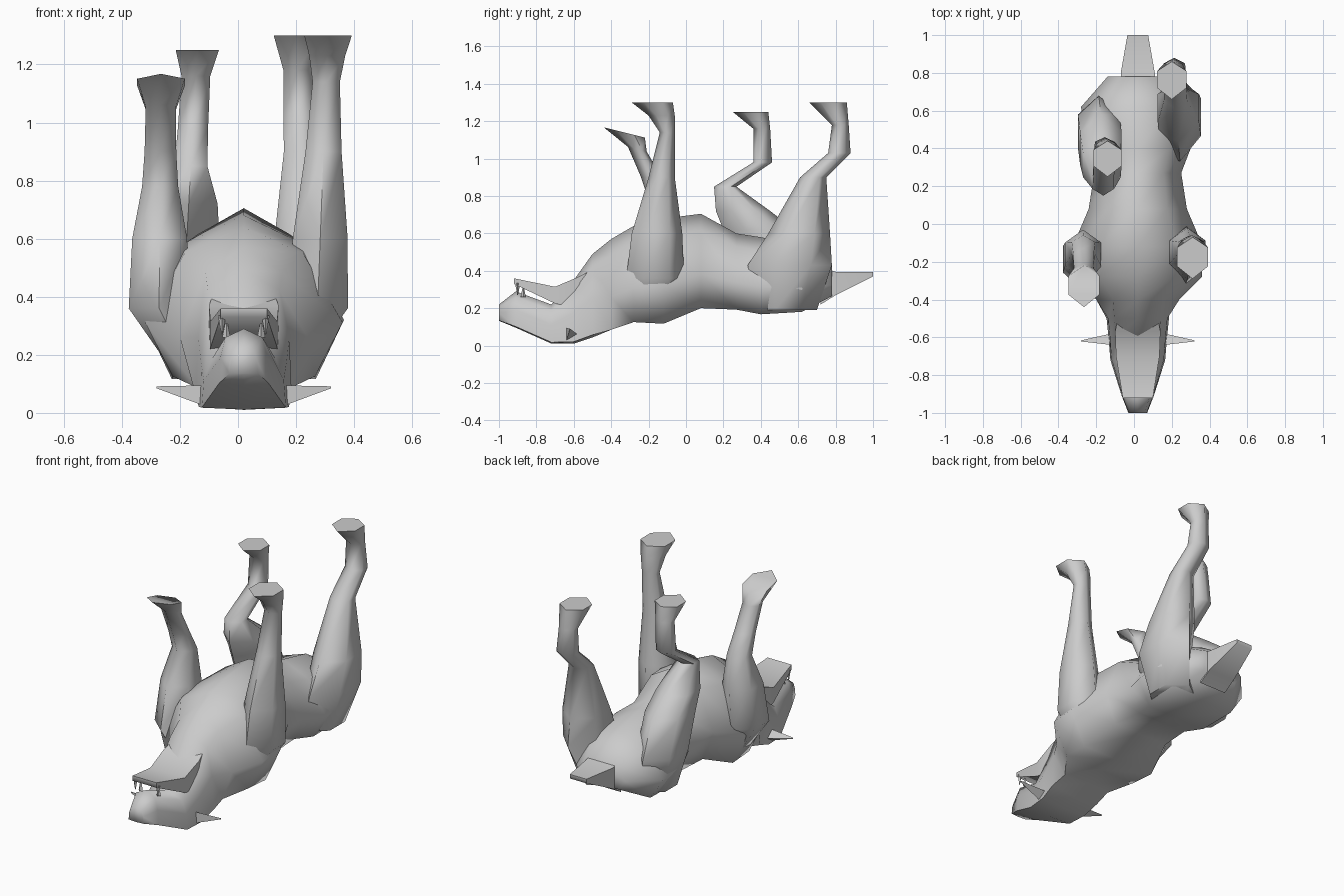
import bpy, bmesh, math

if "Cube" in bpy.data.objects:
    bpy.data.objects.remove(bpy.data.objects["Cube"])

CX = 0.02


def loft(name, rings):
    """Skin a list of equal-length point rings and cap both ends."""
    bm = bmesh.new()
    vs = [[bm.verts.new(p) for p in r] for r in rings]
    n = len(vs[0])
    for a, b in zip(vs, vs[1:]):
        for i in range(n):
            j = (i + 1) % n
            bm.faces.new((a[i], a[j], b[j], b[i]))
    bm.faces.new(vs[0])
    bm.faces.new(vs[-1])
    bmesh.ops.recalc_face_normals(bm, faces=bm.faces)
    me = bpy.data.meshes.new(name)
    bm.to_mesh(me)
    bm.free()
    ob = bpy.data.objects.new(name, me)
    bpy.context.collection.objects.link(ob)
    bpy.context.view_layer.objects.active = ob
    ob.select_set(True)
    bpy.ops.object.shade_smooth_by_angle(angle=math.radians(72))
    ob.select_set(False)


def body_ring(y, low, high, w):
    """Eight-sided section with a keel on top and a broad flat back."""
    h = high - low
    half = [(.6, .83), (1, .38), (.72, .03)]
    if y < -.45:                      # head: broad skull, squarer muzzle
        half = [(.75, .85), (.95, .5), (1, .06)]
    pts = [(0, 1)] + half + [(0, .03)] + [(-u, v) for u, v in half[::-1]]
    return [(CX + w * u, y, low + h * v) for u, v in pts]


def box_ring(y, low, high, w):
    return [(CX + s * w, y, z) for s, z in ((1, low), (1, high), (-1, high), (-1, low))]


def leg(name, x0, x1, tilt, rings):
    """Hexagonal sections; width follows depth, x drifts from hip to hoof."""
    a, b, z = rings[0]
    rings = [(a + .05, b - .08, .19)] + rings     # root sunk into the body
    top = rings[-1][2]
    out = []
    for i, (a, b, z) in enumerate(rings):
        x = x0 + (x1 - x0) * z / top
        if i == 0:
            x *= .68
        c, h = (a + b) / 2, (b - a) / 2
        w = min(.11, .5 * h + .027)
        t = tilt if z > .8 * top else 0
        out.append([(x + w * u, c + h * v, z + t * h * v) for u, v in
                    ((0, -1), (1, -.4), (1, .5), (0, 1), (-1, .5), (-1, -.4))])
    loft(name, out)


# Torso, neck and upper head in one skin, belly upwards
loft("torso_and_head", [body_ring(*r) for r in (
    (-1, .13, .22, .05), (-.91, .09, .29, .085), (-.72, .005, .22, .145),
    (-.6, 0, .35, .155), (-.5, .03, .49, .165), (-.4, .07, .57, .22),
    (-.28, .11, .64, .34), (-.12, .1, .68, .345), (.08, .185, .705, .26),
    (.27, .18, .6, .23), (.4, .155, .58, .28), (.62, .17, .53, .3),
    (.78, .26, .43, .16))])

# Tail stump and the open lower jaw
loft("tail", [box_ring(*r) for r in (
    (.72, .22, .42, .09), (.8, .27, .395, .09), (1, .37, .395, .055))])
loft("lower_jaw", [box_ring(*r) for r in (
    (-.92, .33, .36, .08), (-.7, .225, .315, .115), (-.57, .2, .37, .12),
    (-.42, .25, .45, .09))])

# Legs from hip or shoulder up to hoof: y front, y back, z
leg("front_right_leg", .26, .31, 0, [
    (-.32, -.01, .36), (-.29, -.02, .6), (-.2, -.06, .9),
    (-.14, -.06, 1.14), (-.2, -.06, 1.23), (-.29, -.07, 1.3)])
leg("front_left_leg", -.275, -.265, -.25, [
    (-.35, -.04, .36), (-.3, -.03, .6), (-.2, -.06, .78),
    (-.24, -.13, .9), (-.31, -.21, 1.05), (-.44, -.22, 1.14)])
leg("back_right_leg", .265, .2, 0, [
    (.33, .78, .43), (.44, .77, .6), (.61, .75, .9),
    (.76, .88, 1.03), (.78, .87, 1.18), (.66, .86, 1.3)])
leg("back_left_leg", -.21, -.14, 0, [
    (.28, .68, .42), (.2, .58, .62), (.16, .45, .72), (.15, .27, .85),
    (.36, .46, .98), (.36, .45, 1.16), (.25, .44, 1.25)])

# Fangs and ears on both sides
for side, s in (("right", 1), ("left", -1)):
    for part, z0, z1, y, w in (("lower", .335, .27, -.9, .075),
                               ("upper", .26, .32, -.87, .06)):
        loft(f"{part}_fang_{side}", [
            [(CX + s * w + r * math.cos(k * math.pi / 2),
              y + r * math.sin(k * math.pi / 2), z) for k in range(4)]
            for r, z in ((.014, z0), (.002, z1))])
    loft(f"ear_{side}", [
        [(CX + s * x, -.62 + r * math.cos(k * math.tau / 3),
          z + r * math.sin(k * math.tau / 3)) for k in range(3)]
        for x, z, r in ((.14, .06, .04), (.3, .088, .004))])
